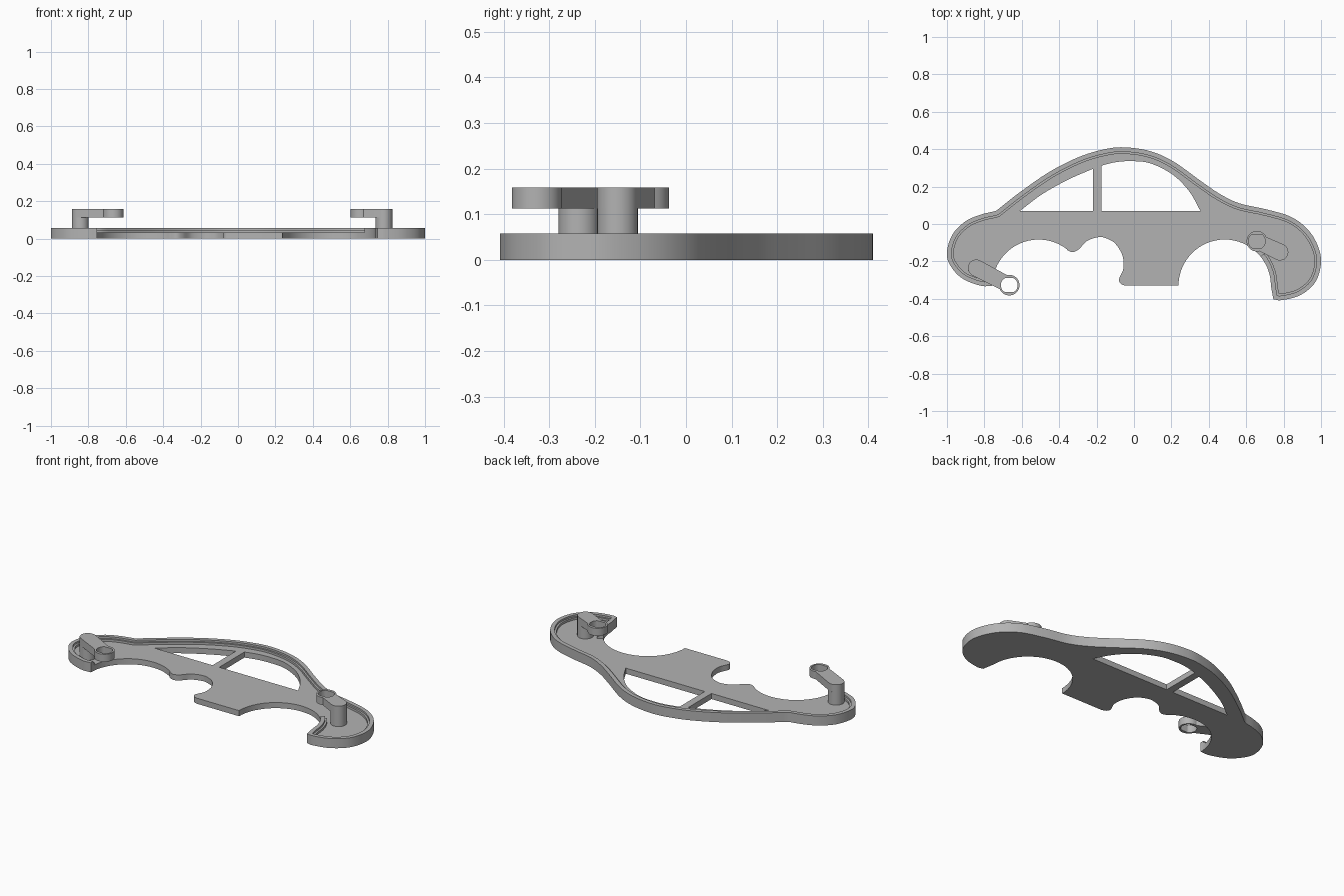
import bpy
import bmesh
from math import cos, sin, pi, radians, atan2
from mathutils import Vector

cube = bpy.data.objects.get("Cube")
if cube:
    bpy.data.objects.remove(cube, do_unlink=True)

grey = bpy.data.materials.new("plain grey")
grey.use_nodes = True
colour = (0.45, 0.45, 0.45, 1)
grey.diffuse_color = colour
grey.node_tree.nodes["Principled BSDF"].inputs["Base Color"].default_value = colour

FLOOR, RIM_TOP = 0.034, 0.058
ARM_LOW, ARM_TOP = 0.112, 0.158


def smooth_path(points, steps=6):
    """Catmull-Rom path through the points, ends included."""
    p = [Vector(q) for q in points]
    p = [2 * p[0] - p[1]] + p + [2 * p[-1] - p[-2]]
    out = []
    for a, b, c, d in zip(p, p[1:], p[2:], p[3:]):
        for i in range(steps):
            t = i / steps
            out.append(0.5 * (2 * b + (c - a) * t + (2 * a - 5 * b + 4 * c - d) * t**2
                              + (3 * b - a - 3 * c + d) * t**3))
    return out + [p[-2]]


def arc(cx, cy, r, start, end, n=20):
    return [Vector((cx + r * cos(radians(start + (end - start) * i / n)),
                    cy + r * sin(radians(start + (end - start) * i / n)))) for i in range(n + 1)]


def finish(obj):
    obj.data.materials.clear()
    obj.data.materials.append(grey)
    bpy.ops.object.select_all(action='DESELECT')
    obj.select_set(True)
    bpy.context.view_layer.objects.active = obj
    bpy.ops.object.shade_smooth_by_angle(angle=radians(25))


def flat_part(name, loops, low, high):
    """Extruded flat outline; later loops are holes."""
    curve = bpy.data.curves.new(name + " outline", 'CURVE')
    curve.dimensions = '2D'
    curve.fill_mode = 'BOTH'
    curve.extrude = (high - low) / 2
    for loop in loops:
        spline = curve.splines.new('POLY')
        spline.points.add(len(loop) - 1)
        for point, v in zip(spline.points, loop):
            point.co = (v[0], v[1], 0, 1)
        spline.use_cyclic_u = True
    temp = bpy.data.objects.new(name + " temp", curve)
    bpy.context.collection.objects.link(temp)
    graph = bpy.context.evaluated_depsgraph_get()
    mesh = bpy.data.meshes.new_from_object(temp.evaluated_get(graph))
    bpy.data.objects.remove(temp, do_unlink=True)
    bm = bmesh.new()
    bm.from_mesh(mesh)
    bmesh.ops.remove_doubles(bm, verts=bm.verts, dist=0.0001)
    bmesh.ops.translate(bm, verts=bm.verts, vec=(0, 0, (low + high) / 2))
    bmesh.ops.recalc_face_normals(bm, faces=bm.faces)
    bm.to_mesh(mesh)
    bm.free()
    obj = bpy.data.objects.new(name, mesh)
    bpy.context.collection.objects.link(obj)
    finish(obj)


def sweep_rim(name, path, section):
    """Sweep an (inset, height) section along the path with mitred corners."""
    bm = bmesh.new()
    rings = []
    for i, p in enumerate(path):
        before = (p - path[max(i - 1, 0)]).normalized()
        after = (path[min(i + 1, len(path) - 1)] - p).normalized()
        before, after = (before if i else after), (after if i < len(path) - 1 else before)
        n1, n2 = Vector((before.y, -before.x)), Vector((after.y, -after.x))
        inward = (n1 + n2) / (1 + n1.dot(n2))
        rings.append([bm.verts.new((*(p + inward * d), z)) for d, z in section])
    for a, b in zip(rings, rings[1:]):
        for j in range(len(section)):
            k = (j + 1) % len(section)
            bm.faces.new((a[j], a[k], b[k], b[j]))
    bm.faces.new(rings[0])
    bm.faces.new(rings[-1])
    bmesh.ops.recalc_face_normals(bm, faces=bm.faces)
    mesh = bpy.data.meshes.new(name)
    bm.to_mesh(mesh)
    bm.free()
    obj = bpy.data.objects.new(name, mesh)
    bpy.context.collection.objects.link(obj)
    finish(obj)


# Car silhouette, from the rear bumper over the roof to the front bumper
roofline = smooth_path([
    (-.755, -.33), (-.82, -.33), (-.92, -.29), (-.983, -.22), (-1, -.15), (-.97, -.055),
    (-.9, .015), (-.82, .05), (-.745, .068)])
roofline += smooth_path([
    (-.735, .072), (-.61, .17), (-.45, .28), (-.29, .36), (-.155, .4), (-.05, .41),
    (.085, .39), (.21, .335), (.35, .235), (.46, .16), (.565, .11), (.7, .08), (.835, .04),
    (.925, -.025), (.98, -.11), (1, -.205), (.97, -.31), (.89, -.38), (.79, -.407), (.745, -.402)])
front_arch = arc(.485, -.33, .247, 0, 180, 32)
rim_path = roofline + [v for v in front_arch if v.x > .67]

# Lower edge with the sill, the middle notch and the rear wheel arch
notch = smooth_path([
    (-.045, -.33), (-.07, -.32), (-.08, -.295), (-.06, -.25), (-.055, -.21), (-.065, -.16),
    (-.1, -.105), (-.14, -.08), (-.185, -.07), (-.25, -.09), (-.295, -.135), (-.33, -.15),
    (-.365, -.135)])
rear_arch = arc(-.51, -.33, .247, 52, 178)
lower_edge = [v for v in front_arch if v.x <= .67] + notch + rear_arch

# Window openings
rear_window = [Vector((-.22, .07))] + smooth_path([(-.22, .295), (-.35, .238), (-.49, .16), (-.61, .07)])
front_window = [Vector((-.175, .07))] + smooth_path([
    (-.175, .312), (-.1, .33), (-.02, .336), (.085, .325), (.205, .265), (.295, .175), (.355, .07)])

flat_part("body_plate", [rim_path + lower_edge, rear_window, front_window], 0, FLOOR)
sweep_rim("body_rim", rim_path, [
    (0, FLOOR), (0, RIM_TOP), (.024, RIM_TOP), (.024, .047), (.035, .047), (.035, FLOOR)])


def crank(side, post, end):
    """Round post carrying an arm with a flat-sided hole in its end."""
    post, end = Vector(post), Vector(end)
    flat_part(side + "_post", [arc(*post, .045, 0, 345, 23)], FLOOR, ARM_LOW)
    heading = atan2(*(end - post).yx) * 180 / pi
    outline = arc(*post, .045, heading + 90, heading + 270, 16)
    outline += arc(*end, .055, heading - 130, heading + 130, 24)
    hole = [Vector((v.x, max(min(v.y, end.y + .037), end.y - .037)))
            for v in arc(*end, .045, 0, 348, 29)]
    flat_part(side + "_arm", [outline, hole], ARM_LOW, ARM_TOP)


crank("rear", (-.843, -.235), (-.667, -.327))
crank("front", (.78, -.15), (.657, -.092))
